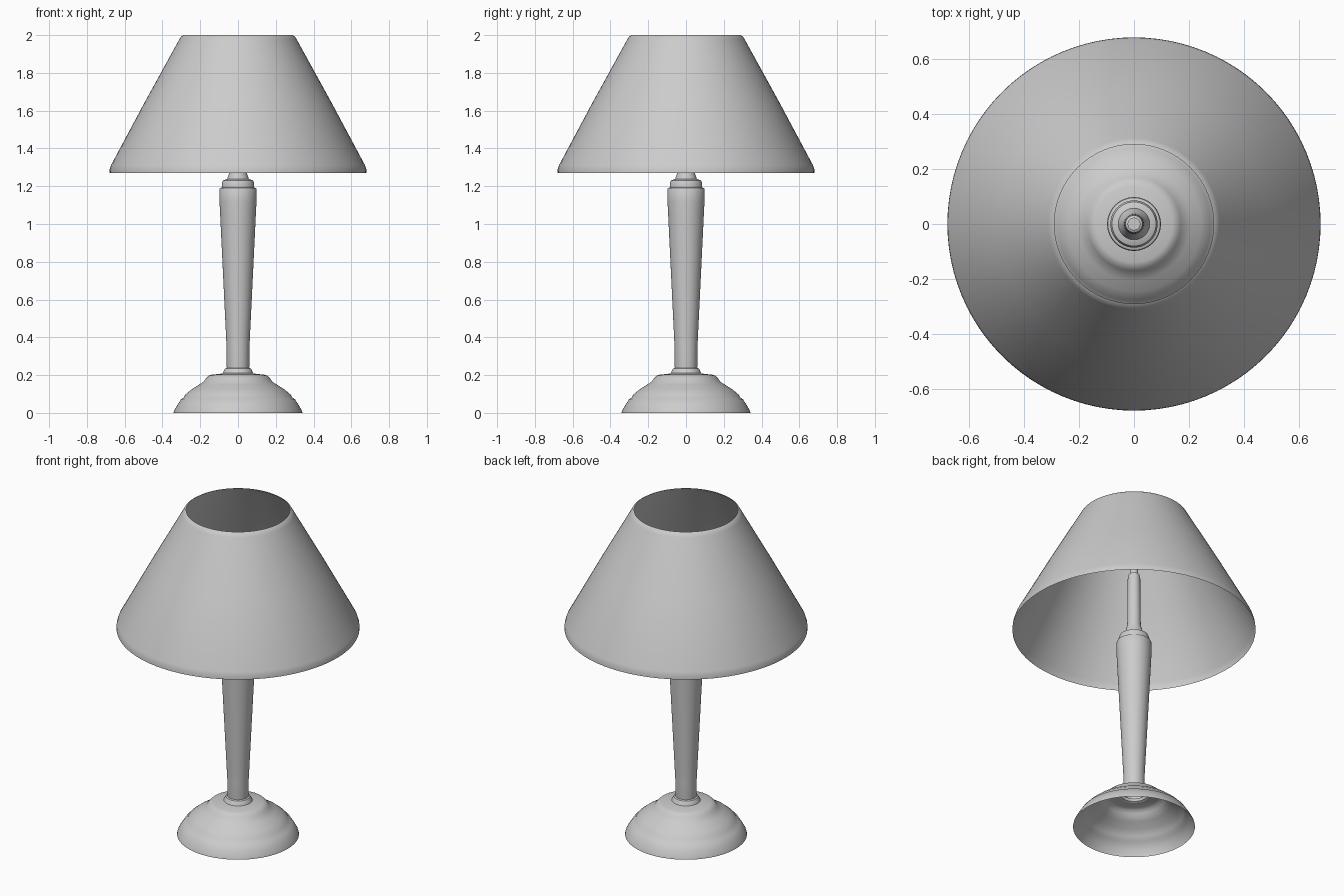
import bpy
import bmesh
from math import cos, sin, pi

SIDES = 96


def lathe(name, profile, angle=0.6):
    """Spin a (radius, height) profile round z; zero radii become poles."""
    bm = bmesh.new()
    rings = []
    for r, z in profile:
        if r == 0:
            rings.append([bm.verts.new((0, 0, z))] * SIDES)
        else:
            rings.append([bm.verts.new((r * cos(2 * pi * i / SIDES),
                                        r * sin(2 * pi * i / SIDES), z))
                          for i in range(SIDES)])
    for low, high in zip(rings, rings[1:]):
        for i in range(SIDES):
            j = (i + 1) % SIDES
            quad = [low[i], low[j], high[j], high[i]]
            bm.faces.new(list(dict.fromkeys(quad)))
    mesh = bpy.data.meshes.new(name)
    bm.to_mesh(mesh)
    bm.free()
    obj = bpy.data.objects.new(name, mesh)
    bpy.context.collection.objects.link(obj)
    bpy.ops.object.select_all(action='DESELECT')
    obj.select_set(True)
    bpy.context.view_layer.objects.active = obj
    bpy.ops.object.shade_smooth_by_angle(angle=angle)
    return obj


# Hollow foot, open underneath
lathe("base", [(0.341, 0), (0.338, 0.012), (0.322, 0.04), (0.301, 0.073),
               (0.288, 0.08), (0.278, 0.098), (0.245, 0.125), (0.205, 0.15),
               (0.182, 0.165), (0.17, 0.182), (0.155, 0.197), (0.14, 0.202),
               (0.085, 0.208)])

# Small collar between foot and stem
lathe("collar", [(0.09, 0.206), (0.08, 0.21), (0.074, 0.225),
                 (0.068, 0.235), (0.056, 0.24)])

# Tapered stem with stepped shoulder
lathe("stem", [(0.056, 0.21), (0.06, 0.245), (0.06, 0.34), (0.064, 0.42),
               (0.095, 1.06), (0.098, 1.12), (0.098, 1.185), (0.095, 1.19),
               (0.086, 1.193), (0.086, 1.215), (0.08, 1.23), (0.066, 1.236),
               (0.055, 1.238)])

# Neck rising inside the shade, with a narrow socket tip
lathe("neck", [(0.058, 1.235), (0.054, 1.25), (0.044, 1.275),
               (0.038, 1.30), (0.035, 1.60), (0.031, 1.625),
               (0.023, 1.63), (0.023, 1.66), (0, 1.66)])

# Thin conical shade, open at both ends
lathe("shade", [(0.68, 1.27), (0.679, 1.29), (0.672, 1.312),
                (0.49, 1.652), (0.312, 1.975), (0.302, 1.992), (0.29, 2.0)])
